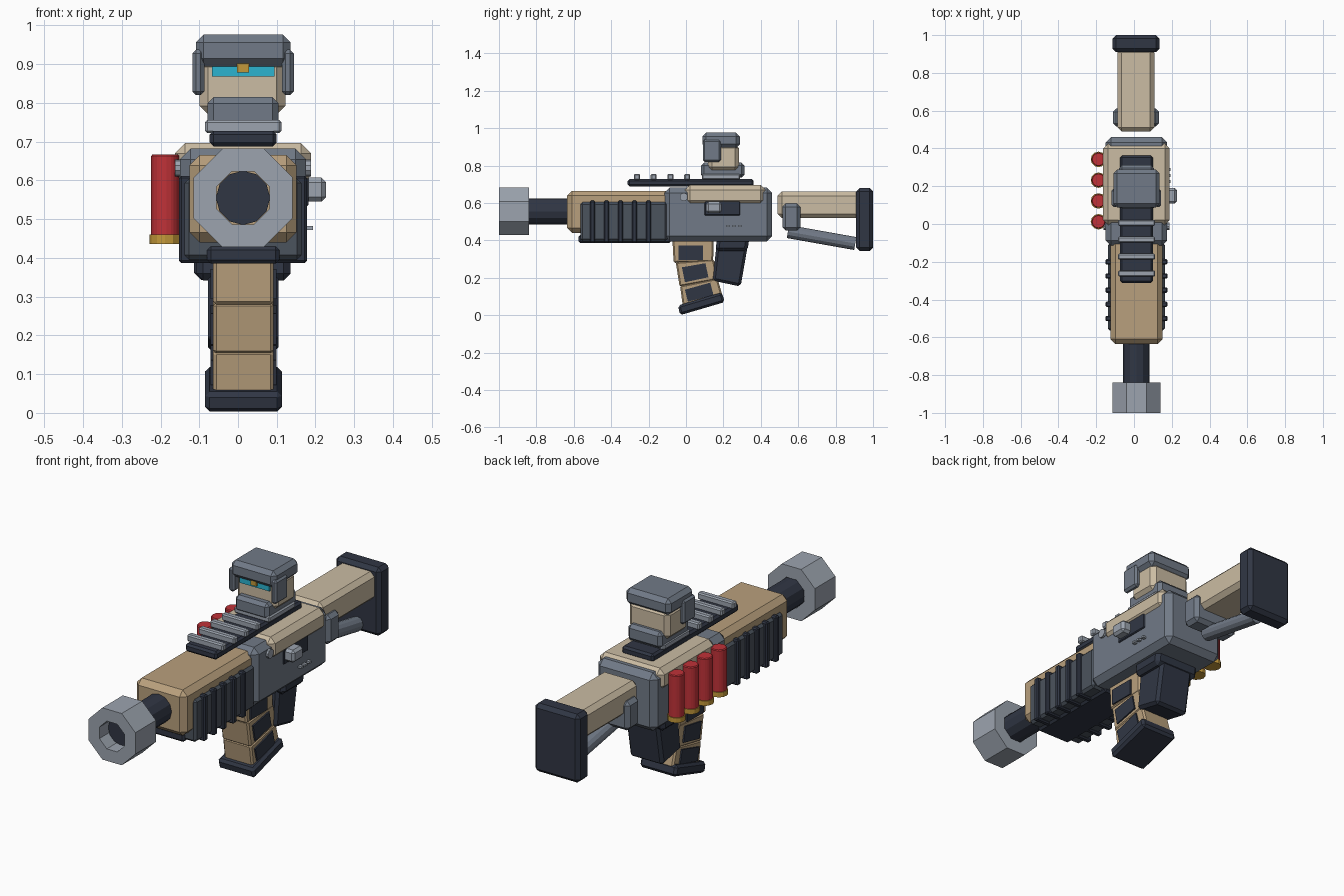
import bpy, bmesh, math
from mathutils import Vector, Matrix

def mat(name, hexcol):
    def lin(c):
        c /= 255
        return c / 12.92 if c <= 0.04045 else ((c + 0.055) / 1.055) ** 2.4
    m = bpy.data.materials.new(name)
    m.diffuse_color = [lin(int(hexcol[i:i + 2], 16)) for i in (0, 2, 4)] + [1]
    return m

GREY = mat("steel_grey", "717a87")
LIGHT = mat("light_grey", "9ca4af")
CREAM = mat("cream", "cbbca3")
TAN = mat("tan", "b9a07d")
DARK = mat("dark_navy", "303644")
CHAR = mat("charcoal", "4b535d")
RED = mat("red", "c03238")
BRASS = mat("brass", "c4993a")
CYAN = mat("cyan", "2cb4d0")

CX = 0.013  # centre line of the weapon

def finish(bm, name, m, bevel=0):
    if bevel:
        bmesh.ops.bevel(bm, geom=bm.edges[:], offset=bevel, segments=1, affect='EDGES', clamp_overlap=True)
    bmesh.ops.recalc_face_normals(bm, faces=bm.faces[:])
    me = bpy.data.meshes.new(name)
    bm.to_mesh(me)
    bm.free()
    me.materials.append(m)
    ob = bpy.data.objects.new(name, me)
    bpy.context.collection.objects.link(ob)
    return ob

def prism(name, m, pts, x0, x1, bevel=0):
    """Side profile of (y, z) points pulled along x."""
    bm = bmesh.new()
    f = bm.faces.new([bm.verts.new((x0, y, z)) for y, z in pts])
    r = bmesh.ops.extrude_face_region(bm, geom=[f])
    bmesh.ops.translate(bm, vec=(x1 - x0, 0, 0), verts=[v for v in r["geom"] if isinstance(v, bmesh.types.BMVert)])
    return finish(bm, name, m, bevel)

def box(name, m, x0, x1, y0, y1, z0, z1, bevel=0):
    return prism(name, m, [(y0, z0), (y1, z0), (y1, z1), (y0, z1)], x0, x1, bevel)

def rod(name, m, a, b, r, n=12, bevel=0):
    a, b = Vector(a), Vector(b)
    d = b - a
    bm = bmesh.new()
    bmesh.ops.create_cone(bm, cap_ends=True, segments=n, radius1=r, radius2=r, depth=d.length)
    rot = d.to_track_quat('Z', 'Y').to_matrix().to_4x4()
    bmesh.ops.transform(bm, matrix=Matrix.Translation((a + b) / 2) @ rot, verts=bm.verts[:])
    return finish(bm, name, m, bevel)

# Muzzle: hollow octagonal tube
bm = bmesh.new()
rings = []
for r, y in ((0.138, -1), (0.138, -0.84), (0.074, -0.84), (0.074, -1)):
    rings.append([bm.verts.new((CX + r * math.cos(math.pi * (i + .5) / 4), y, 0.555 + r * math.sin(math.pi * (i + .5) / 4)))
                  for i in range(8)])
for k in range(4):
    p, q = rings[k], rings[(k + 1) % 4]
    for i in range(8):
        bm.faces.new((p[i], p[(i + 1) % 8], q[(i + 1) % 8], q[i]))
finish(bm, "muzzle", LIGHT)
rod("barrel", DARK, (CX, -0.93, 0.555), (CX, -0.6, 0.555), 0.07, 12)

# Handguard with ribbed lower tray
box("handguard", TAN, -0.125, 0.151, -0.635, -0.08, 0.44, 0.665, 0.026)
box("handguard_tray", CHAR, -0.138, 0.164, -0.565, -0.1, 0.395, 0.605, 0.012)
box("bottom_rail", DARK, -0.08, 0.107, -0.575, -0.08, 0.385, 0.43, 0.01)
for i in range(5):
    y = -0.5 + i * 0.075
    box("handguard_rib", DARK, -0.152, 0.178, y - 0.014, y + 0.014, 0.387, 0.612, 0.006)

# Receiver
box("receiver", GREY, -0.15, 0.176, -0.115, 0.46, 0.395, 0.682, 0.028)
box("receiver_cover", CREAM, -0.163, 0.189, -0.005, 0.425, 0.588, 0.696, 0.026)
box("ejection_window", DARK, 0.15, 0.182, 0.1, 0.29, 0.533, 0.615, 0.004)
box("charging_handle", LIGHT, 0.17, 0.227, 0.108, 0.19, 0.545, 0.607, 0.012)
rod("receiver_pin", LIGHT, (-0.162, -0.012, 0.632), (0.188, -0.012, 0.632), 0.022, 10)
for y in (0.225, 0.257, 0.289):
    box("receiver_dot", LIGHT, 0.174, 0.194, y - 0.008, y + 0.008, 0.472, 0.482)

# Top rail and cross bars
box("top_rail", DARK, -0.073, 0.1, -0.312, 0.362, 0.688, 0.728, 0.01)
for y in (-0.262, -0.173, -0.083, 0.006):
    box("rail_bar", LIGHT, -0.085, 0.112, y - 0.016, y + 0.016, 0.722, 0.756, 0.006)

# Helmeted head used as a sight
box("head_collar_base", LIGHT, -0.083, 0.112, 0.085, 0.29, 0.725, 0.755, 0.006)
box("head_collar", GREY, -0.079, 0.105, 0.08, 0.312, 0.735, 0.815, 0.016)
box("head", CREAM, -0.099, 0.122, 0.118, 0.283, 0.77, 0.915, 0.022)
box("visor", CYAN, -0.067, 0.094, 0.109, 0.125, 0.868, 0.9)
box("visor_badge", BRASS, -0.003, 0.029, 0.1, 0.125, 0.878, 0.902)
box("helmet", GREY, -0.109, 0.136, 0.088, 0.288, 0.894, 0.976, 0.02)
for s in (-1, 1):
    xs = sorted((CX + s * 0.1, CX + s * 0.131))
    box("ear_guard", GREY, xs[0], xs[1], 0.09, 0.186, 0.82, 0.938, 0.01)

# Magazine: three tilted segments with dark side plates
segs = [[(-0.073, 0.41), (0.148, 0.41), (0.145, 0.285), (-0.066, 0.28)],
        [(-0.055, 0.284), (0.148, 0.3), (0.172, 0.19), (-0.034, 0.152)],
        [(-0.032, 0.158), (0.168, 0.198), (0.198, 0.095), (-0.016, 0.04)]]
plates = [[(-0.04, 0.372), (0.09, 0.372), (0.09, 0.294), (-0.04, 0.294)],
          [(-0.022, 0.256), (0.104, 0.278), (0.12, 0.203), (-0.006, 0.176)],
          [(-0.006, 0.136), (0.13, 0.174), (0.147, 0.107), (0.01, 0.072)]]
for s, p in zip(segs, plates):
    prism("magazine_segment", TAN, s, -0.064, 0.092, 0.008)
    prism("magazine_plate_left", DARK, p, -0.071, -0.062)
    prism("magazine_plate_right", DARK, p, 0.09, 0.099)
prism("magazine_base", DARK, [(-0.043, 0.052), (0.192, 0.122), (0.207, 0.07), (-0.032, 0.0)], -0.085, 0.113, 0.012)

# Rear grip
prism("grip_collar", DARK, [(0.166, 0.42), (0.34, 0.42), (0.328, 0.342), (0.158, 0.342)], -0.108, 0.136, 0.018)
prism("grip", DARK, [(0.166, 0.4), (0.335, 0.4), (0.292, 0.153), (0.142, 0.185)], -0.078, 0.105, 0.014)

# Stock
box("stock", CREAM, -0.088, 0.108, 0.49, 0.93, 0.52, 0.66, 0.022)
box("stock_clamp", GREY, -0.112, 0.133, 0.515, 0.612, 0.452, 0.596, 0.018)
rod("stock_strut", GREY, (CX, 0.545, 0.447), (CX, 0.905, 0.383), 0.035, 12)
box("butt_plate", DARK, -0.113, 0.134, 0.91, 1.0, 0.343, 0.68, 0.018)

# Shells on the left side
for y in (0.012, 0.122, 0.232, 0.342):
    rod("shell", RED, (-0.188, y, 0.45), (-0.188, y, 0.667), 0.037, 12, 0.004)
    rod("shell_base", BRASS, (-0.188, y, 0.436), (-0.188, y, 0.46), 0.041, 12)
